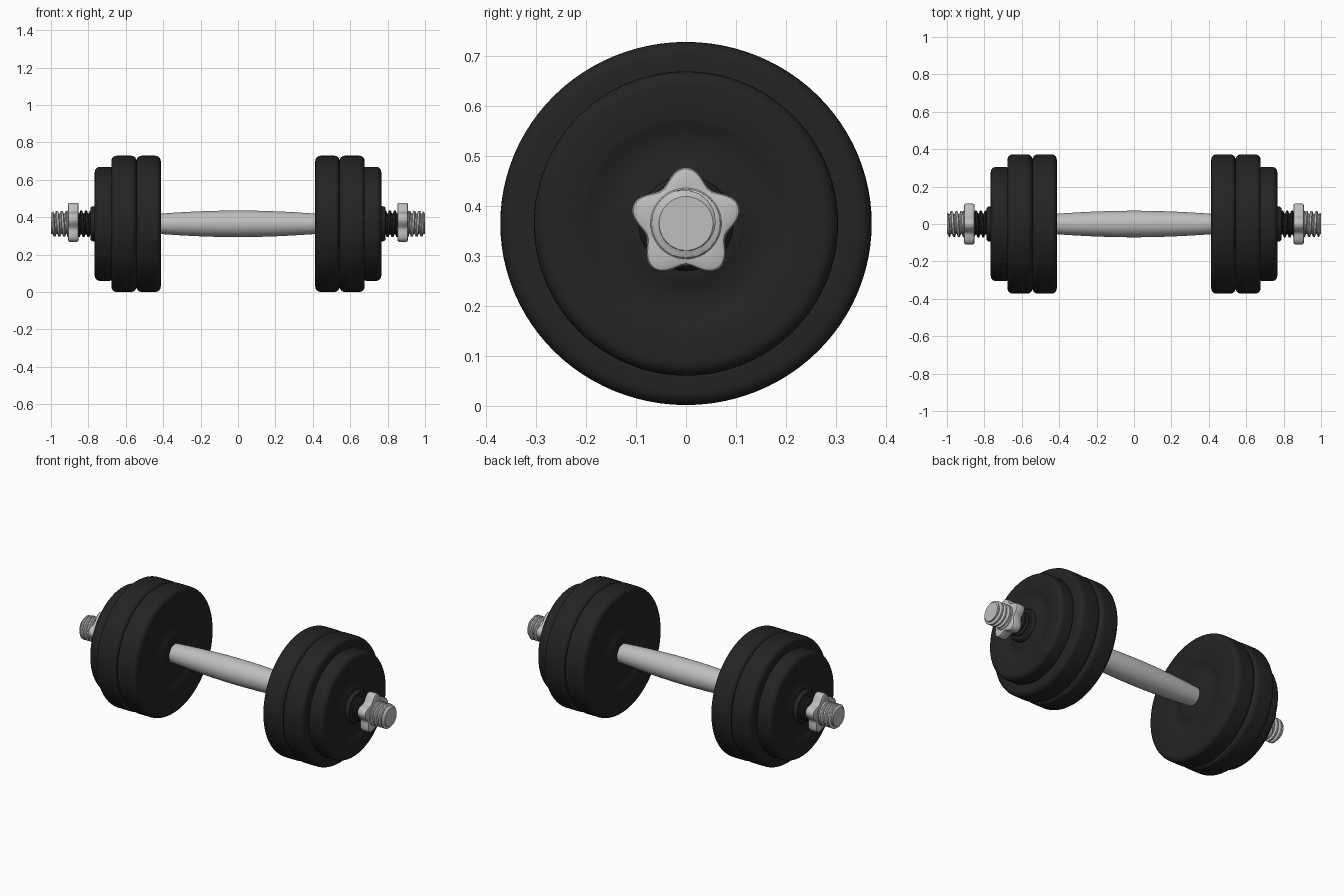
import bpy, bmesh, math

if "Cube" in bpy.data.objects:
    bpy.data.objects.remove(bpy.data.objects["Cube"])

CZ = 0.365          # height of the bar axis
TAU = 2 * math.pi


def material(name, v):
    m = bpy.data.materials.new(name)
    m.diffuse_color = (v, v, v, 1)
    m.use_nodes = True
    m.node_tree.nodes["Principled BSDF"].inputs["Base Color"].default_value = m.diffuse_color
    return m


STEEL = material("light_steel", 0.52)
RUBBER = material("black_rubber", 0.017)


def lathe(name, stations, mat, side=1, segs=64, shape=None, ysc=1.0, angle=35):
    """Rings of (x, radius) around the bar axis; shape(x, r, angle) can vary the radius."""
    bm = bmesh.new()
    rings = []
    for x, r in stations:
        ring = []
        for i in range(segs):
            a = TAU * i / segs
            q = shape(x, r, a) if shape else r
            ring.append(bm.verts.new((side * x, q * math.cos(a) * ysc, CZ + q * math.sin(a))))
        rings.append(ring)
    for p, q in zip(rings, rings[1:]):
        for i in range(segs):
            j = (i + 1) % segs
            bm.faces.new((p[i], p[j], q[j], q[i]))
    bm.faces.new(rings[0])
    bm.faces.new(rings[-1])
    bmesh.ops.recalc_face_normals(bm, faces=bm.faces[:])
    me = bpy.data.meshes.new(name)
    bm.to_mesh(me)
    bm.free()
    me.materials.append(mat)
    ob = bpy.data.objects.new(name, me)
    bpy.context.collection.objects.link(ob)
    bpy.ops.object.select_all(action='DESELECT')
    ob.select_set(True)
    bpy.context.view_layer.objects.active = ob
    bpy.ops.object.shade_smooth_by_angle(angle=math.radians(angle))
    return ob


def plate_profile(x0, x1, R, c=0.028):
    """Disc with rounded rim and a shallow dished groove around the hub on both faces."""
    dish = [(0.0, 0.04), (0.0, 0.10), (0.004, 0.115), (0.012, 0.135), (0.014, 0.16),
            (0.011, 0.185), (0.004, 0.20), (0.0, 0.215)]
    rim = [(c * (1 - math.sin(t)), R - c * (1 - math.cos(t)))
           for t in [math.pi / 2 * k / 6 for k in range(6, -1, -1)]]
    # rim runs from the face (depth 0) out to the full radius (depth c)
    half = dish + [(d, r) for d, r in rim]
    return [(x0 + d, r) for d, r in half] + [(x1 - d, r) for d, r in reversed(half)]


def thread(pitch, depth, end=None):
    """Helical trapezoid ridge cut into a radius."""
    def f(x, r, a):
        t = (x / pitch + a / TAU) % 1.0
        ridge = min(1.0, max(0.0, 2.2 - abs(t - 0.5) * 6))
        if end:
            ridge *= min(1.0, max(0.0, (end - x) / 0.012))
        return r - depth + depth * ridge
    return f


def star(x, r, a):
    """Five lobed outline."""
    return r + 0.0145 * math.cos(5 * (a - math.pi / 2))


# Grip swelling towards the middle
grip = [(-0.45 + 0.9 * i / 36) for i in range(37)]
lathe("grip", [(x, 0.053 + 0.018 * math.cos(min(1, abs(x) / 0.43) * math.pi / 2) ** 0.9)
               for x in grip], STEEL)

for side, tag in ((1, "right"), (-1, "left")):
    # Weight plates
    lathe("inner_plate_" + tag, plate_profile(0.413, 0.543, 0.364), RUBBER, side, 96, ysc=1.023)
    lathe("middle_plate_" + tag, plate_profile(0.543, 0.677, 0.364), RUBBER, side, 96, ysc=1.023)
    lathe("outer_plate_" + tag, plate_profile(0.66, 0.766, 0.305), RUBBER, side, 96)
    # Rubber collar and ridged washer stack
    lathe("collar_" + tag, [(0.74, 0.095), (0.768, 0.095), (0.782, 0.092), (0.788, 0.086),
                            (0.79, 0.05)], RUBBER, side)
    n = 48
    lathe("ridged_sleeve_" + tag, [(0.78 + 0.075 * i / n, 0.071) for i in range(n + 1)],
          RUBBER, side, 48, thread(0.026, 0.015))
    # Threaded bar end
    n = 100
    lathe("threaded_end_" + tag, [(0.85 + 0.15 * i / n, 0.069) for i in range(n + 1)],
          STEEL, side, 48, thread(0.026, 0.015, 1.0))
    # Star nut with softened edges and a low hub
    lathe("star_nut_" + tag, [(0.852, 0.06), (0.852, 0.088), (0.855, 0.095), (0.861, 0.098),
                              (0.900, 0.098), (0.906, 0.095), (0.909, 0.088), (0.909, 0.06)],
          STEEL, side, 100, star)
    lathe("nut_hub_" + tag, [(0.86, 0.071), (0.911, 0.071), (0.913, 0.069)], STEEL, side)
